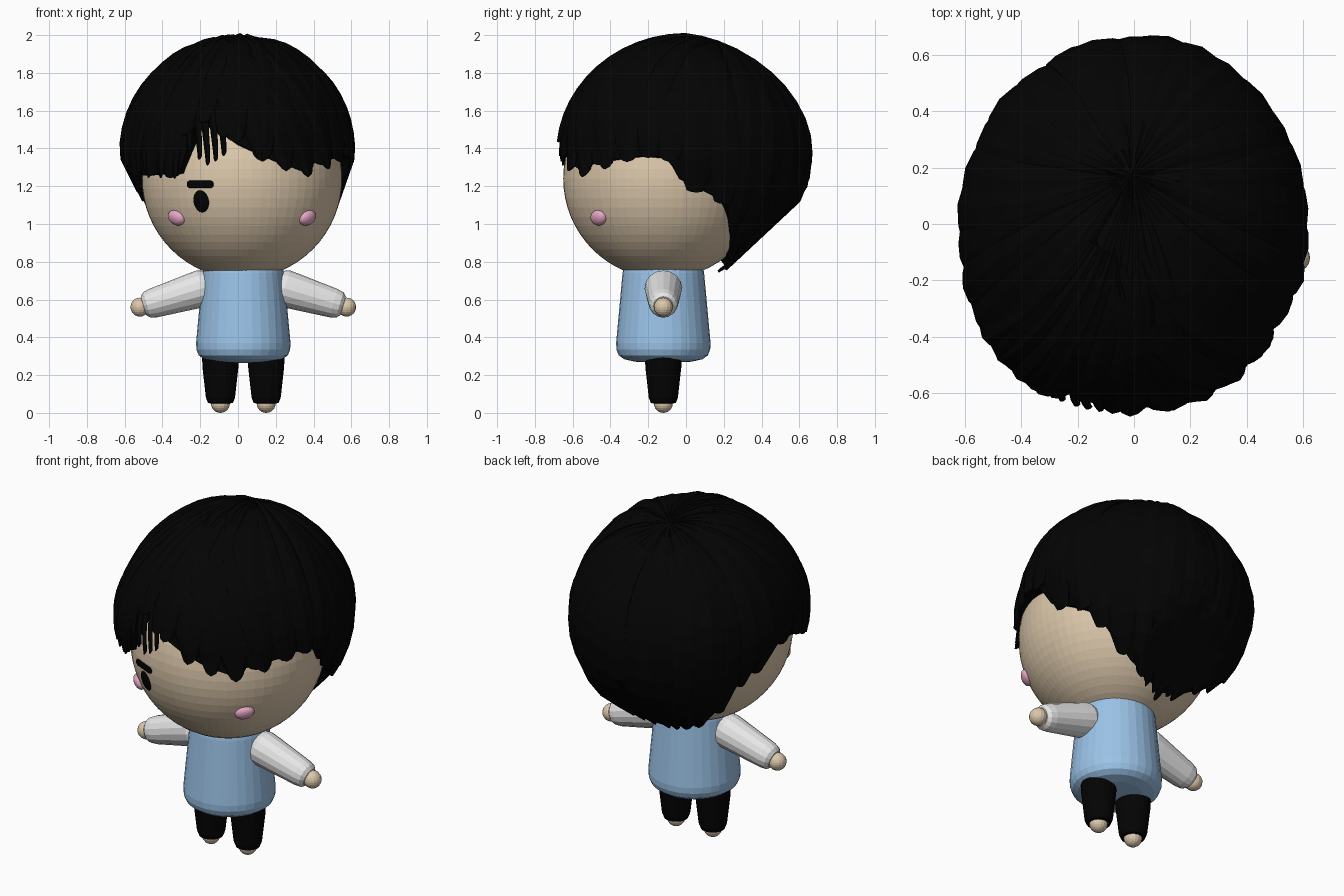
import bpy, bmesh, random
from math import sin, cos, pi, radians, sqrt, acos
from mathutils import Vector, Matrix

random.seed(4)
if "Cube" in bpy.data.objects:
    bpy.data.objects.remove(bpy.data.objects["Cube"])


def material(name, rgb):
    m = bpy.data.materials.new(name)
    m.use_nodes = True
    m.diffuse_color = (*rgb, 1)
    m.node_tree.nodes["Principled BSDF"].inputs["Base Color"].default_value = (*rgb, 1)
    return m


SKIN = material("skin", (0.72, 0.58, 0.41))
BLUE = material("blue_cloth", (0.33, 0.55, 0.81))
WHITE = material("white_cloth", (0.8, 0.8, 0.8))
BLACK = material("black", (0.001, 0.001, 0.001))
PINK = material("pink", (0.8, 0.39, 0.56))

CX, CY = 0.028, -0.12
HEAD = Vector((0.021, CY, 1.24))
HEAD_R = 0.53


def finish(bm, name, mat, matrix=Matrix()):
    mesh = bpy.data.meshes.new(name)
    bmesh.ops.recalc_face_normals(bm, faces=bm.faces)
    bm.to_mesh(mesh)
    bm.free()
    mesh.materials.append(mat)
    ob = bpy.data.objects.new(name, mesh)
    ob.matrix_world = matrix
    bpy.context.collection.objects.link(ob)
    return ob


def lathe(name, mat, profile, matrix, sides=24):
    """Spin a (radius, height) profile round the local z axis."""
    bm = bmesh.new()
    vs = [bm.verts.new((r, 0, z)) for r, z in profile]
    es = [bm.edges.new(p) for p in zip(vs, vs[1:])]
    bmesh.ops.spin(bm, geom=vs + es, axis=(0, 0, 1), cent=(0, 0, 0),
                   angle=2 * pi, steps=sides, use_duplicate=False)
    bmesh.ops.remove_doubles(bm, verts=bm.verts, dist=0.0005)
    return finish(bm, name, mat, matrix)


def ball(name, mat, matrix, radius=1.0, u=20, v=12):
    bm = bmesh.new()
    bmesh.ops.create_uvsphere(bm, u_segments=u, v_segments=v, radius=radius)
    return finish(bm, name, mat, matrix)


def on_head(x, z, roll=0):
    """Frame on the face: local x across, y up, z outward."""
    dx, dz = x - HEAD.x, z - HEAD.z
    n = Vector((dx, -sqrt(HEAD_R ** 2 - dx * dx - dz * dz), dz))
    side = Vector((0, 0, 1)).cross(n).normalized()
    n_unit = n.normalized()
    up = n_unit.cross(side)
    rot = Matrix((side, up, n_unit)).transposed().to_4x4()
    return Matrix.Translation(HEAD + n) @ rot @ Matrix.Rotation(radians(roll), 4, "Z")


# Head and body
ball("head", SKIN, Matrix.Translation(HEAD), HEAD_R, 64, 32)
lathe("body", BLUE, [(0, .79), (.19, .79), (.21, .77), (.216, .74), (.25, .37), (.248, .335),
                     (.236, .305), (.207, .284), (.15, .271), (0, .264)],
      Matrix.Translation((CX, CY, 0)), 32)

# Limbs, mirrored about the body axis
for side, label in ((1, "left"), (-1, "right")):
    shoulder = Vector((CX + side * 0.19, CY, 0.668))
    wrist = Vector((CX + side * 0.54, CY, 0.562))
    turn = (wrist - shoulder).to_track_quat("Z", "Y").to_matrix().to_4x4()
    lathe(label + "_sleeve", WHITE, [(0, 0), (.088, 0), (.099, .03), (.096, .08), (.078, .30),
                                     (.07, .335), (.052, .353), (0, .358)],
          Matrix.Translation(shoulder) @ turn, 16)
    ball(label + "_hand", SKIN, Matrix.Translation((CX + side * .547, CY, .56)), .05, 16, 12)
    lathe(label + "_leg", BLACK, [(0, .33), (.099, .33), (.095, .24), (.077, .08), (.066, .052),
                                  (0, .045)], Matrix.Translation((CX + side * .121, CY, 0)), 20)
    ball(label + "_foot", SKIN, Matrix.Translation((CX + side * .121, CY, .05)), .05, 16, 12)
    ball(label + "_cheek", PINK, on_head(CX - .007 + side * .347, 1.033, side * 15)
         @ Matrix.Diagonal((.054, .042, .03, 1)))

# Eye and brow
ball("eye", BLACK, on_head(-.195, 1.12) @ Matrix.Diagonal((.045, .06, .012, 1)))
lathe("eyebrow", BLACK, [(0, -.078), (.014, -.074), (.02, -.062), (.02, .062), (.014, .074), (0, .078)],
      on_head(-.2, 1.21) @ Matrix.Rotation(pi / 2, 4, "Y") @ Matrix.Diagonal((.5, 1, 1, 1)), 12)

# Hair: lower edge height by direction (0 = front, + = model's left)
EDGE = [(-180, .74), (-150, .77), (-135, .83), (-125, .91), (-119, 1.0), (-112, 1.09), (-96, 1.17),
        (-90, 1.3), (-70, 1.3), (-57, 1.24), (-30, 1.25), (-25, 1.4), (-21, 1.54), (-12, 1.5),
        (0, 1.41), (10, 1.36), (20, 1.31), (34, 1.26), (40, 1.3), (70, 1.35), (82, 1.34),
        (87, 1.22), (96, 1.17), (112, 1.09), (119, 1.0), (125, .91), (135, .83), (150, .77), (180, .74)]
CROWN = Vector((-.016, .256))


def edge(a):
    a = (a + 180) % 360 - 180
    for (a0, z0), (a1, z1) in zip(EDGE, EDGE[1:]):
        if a0 <= a <= a1:
            return z0 + (z1 - z0) * (a - a0) / (a1 - a0)


def hair_point(a, z_tip, t, scale, gap):
    """Point at fraction t of the way from crown to tip, in direction a."""
    z_tip = max(z_tip, .742)
    h = (z_tip - 1.38) / (.62 if z_tip > 1.38 else .66)
    th = t * acos(h)
    d = Vector((sin(radians(a)), -cos(radians(a))))
    if th < pi / 2:
        q = d * sin(th) + CROWN * (1 - sin(th))
        z = sqrt(max(0, 1 - q.length_squared)) * .62
        z *= 1 - .2 * max(0, q.y * .665)
    else:
        q, z = d * sin(th), cos(th) * .66
    # Fuller towards the model's front right corner
    full = 1 + .05 * max(0, -(q.x + q.y) * .707) ** 6
    p = Vector((q.x * .62 * full, q.y * .67 * full, z)) * scale + Vector((0, 0, 1.38))
    # Tuck the hair in towards the neck and ears
    p.y = min(p.y, 1.07 * p.z - .6)
    low = max(0, 1.36 - p.z)
    p.x = max(.5 * low - .62 * scale, min(.62 * scale - .35 * low, p.x))
    off = p - HEAD
    if off.length < HEAD_R + gap:
        p = HEAD + off.normalized() * (HEAD_R + gap)
    return p


def grid_faces(bm, rows):
    for r0, r1 in zip(rows, rows[1:]):
        for k in range(len(r0) - 1):
            bm.faces.new((r0[k], r0[k + 1], r1[k + 1], r1[k]))


# Closed cap under the locks
bm = bmesh.new()
rows = []
for i in range(-180, 181, 3):
    tip = edge(i) + .015
    pts = [hair_point(i, tip, t / 16, .972, .008) for t in range(17)]
    pts.append(HEAD + (pts[-1] - HEAD).normalized() * .5)
    rows.append([bm.verts.new(p) for p in pts])
grid_faces(bm, rows)
bmesh.ops.remove_doubles(bm, verts=bm.verts, dist=0.0005)
finish(bm, "hair_cap", BLACK)


def lock(bm, a, width, z_tip, bend=0, start=0.0, lift=.03, point=.06):
    """Bulging strip of hair that narrows to a tip."""
    rows = []
    for i in range(15):
        t = start + (1 - start) * i / 14
        row = []
        for j in (-1, -.6, 0, .6, 1):
            taper = 1 - .55 * max(0, (t - .75) / .25) ** 2
            ang = a + bend * (1 - t) ** 1.5 + j * width * taper
            bulge = 1 - j * j
            row.append(bm.verts.new(hair_point(ang, z_tip + point * j * j, t,
                                               .97 + lift * bulge + .004 * j, .006 + .02 * bulge)))
        rows.append(row)
    grid_faces(bm, rows)


def finish_locks(bm, name):
    ob = finish(bm, name, BLACK)
    mod = ob.modifiers.new("thickness", "SOLIDIFY")
    mod.thickness = .012
    mod.offset = 0


# Main locks all round, leaving the parted fringe open
bm = bmesh.new()
for i in range(30):
    a = -180 + i * 12 + random.uniform(-2, 2)
    if -32 < a < -2:
        continue
    point = random.uniform(.01, .045) if abs(a) < 90 else .01
    lock(bm, a, random.uniform(9, 11), edge(a) + random.uniform(-.01, .015),
         random.uniform(-14, 14), lift=random.uniform(.02, .04), point=point)
finish_locks(bm, "hair_locks")

# Fringe: broad locks above the part, thin strands and a sweep to the left
bm = bmesh.new()
for a, z in ((-27, 1.46), (-17, 1.52), (-7, 1.45)):
    lock(bm, a, 8, z, 12, lift=.032, point=.03)
for a, z in ((-24, 1.36), (-19, 1.34), (-15, 1.31), (-11, 1.33), (-7, 1.36)):
    lock(bm, a, 1.5, z, -24, start=.45, lift=.02, point=.02)
for a, z, b in ((36, 1.25, -70), (24, 1.28, -55), (12, 1.33, -40), (50, 1.29, -60)):
    lock(bm, a, 8, z, b, start=.2, lift=.034, point=.035)
for a in (-32, -40, -48, -56):
    lock(bm, a, 5, 1.235 + random.uniform(-.01, .02), 20, start=.2, lift=.034, point=.07)
finish_locks(bm, "fringe")

# Small cowlick at the crown
lathe("cowlick", BLACK, [(0, -.07), (.022, -.04), (.028, 0), (.02, .03), (0, .045)],
      Matrix.Translation((-.03, .19, 1.91)) @ Matrix.Rotation(.3, 4, "Y"), 10)
